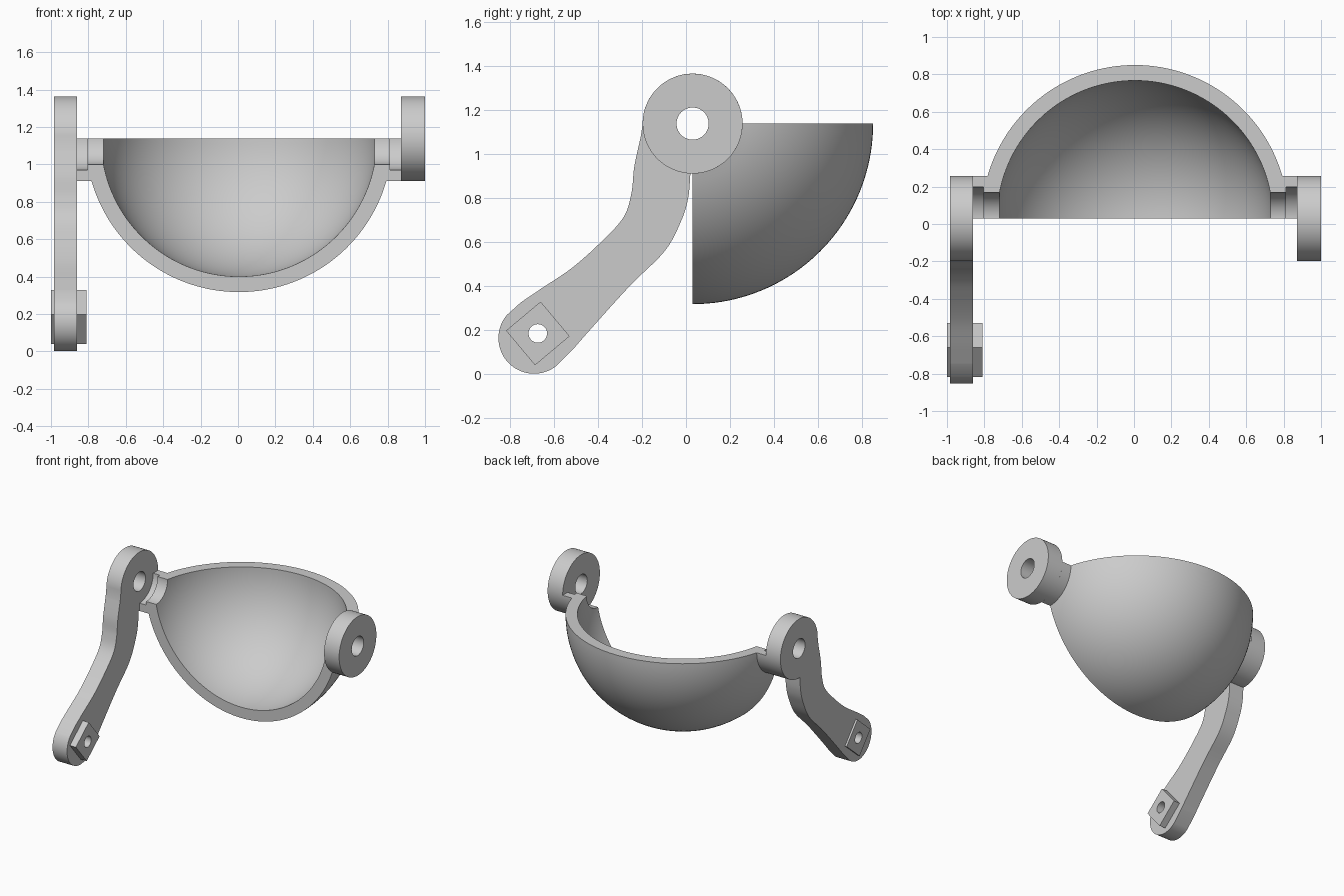
import bpy
import bmesh
from math import cos, sin, pi, radians, sqrt, asin
from mathutils import Matrix, Vector

cube = bpy.data.objects.get("Cube")
if cube:
    bpy.data.objects.remove(cube)

CX, CY, CZ = 0.005, 0.03, 1.137      # pivot of the bowl
HUB_R, HOLE_R = 0.227, 0.073

grey = bpy.data.materials.new("plain grey")
grey.use_nodes = True
grey.diffuse_color = (0.6, 0.6, 0.6, 1)
grey.node_tree.nodes["Principled BSDF"].inputs["Base Color"].default_value = (0.6, 0.6, 0.6, 1)


def activate(ob):
    bpy.ops.object.select_all(action='DESELECT')
    ob.select_set(True)
    bpy.context.view_layer.objects.active = ob


def finish(ob):
    activate(ob)
    ob.data.materials.clear()
    ob.data.materials.append(grey)
    bpy.ops.object.shade_smooth_by_angle(angle=radians(30))


def arc(y, z, r, start=0, end=360, n=64):
    full = end - start == 360
    steps = [start + (end - start) * i / (n if full else n - 1) for i in range(n)]
    return [(y + r * cos(radians(a)), z + r * sin(radians(a))) for a in steps]


def spline(pts, n=8):
    """Smooth path through the points."""
    p = [Vector(q) for q in [pts[0]] + pts + [pts[-1]]]
    out = []
    for a, b, c, d in zip(p, p[1:], p[2:], p[3:]):
        for i in range(n):
            t = i / n
            out.append(0.5 * (2 * b + (c - a) * t + (2 * a - 5 * b + 4 * c - d) * t * t
                              + (3 * b - a - 3 * c + d) * t ** 3))
    return [tuple(v) for v in out] + [pts[-1]]


def plate(name, x0, x1, *loops):
    """Side profile with holes, extruded from x0 to x1."""
    cu = bpy.data.curves.new(name, 'CURVE')
    cu.dimensions, cu.fill_mode, cu.extrude = '2D', 'BOTH', (x1 - x0) / 2
    for loop in loops:
        s = cu.splines.new('POLY')
        s.points.add(len(loop) - 1)
        for pt, (y, z) in zip(s.points, loop):
            pt.co = (y, z, 0, 1)
        s.use_cyclic_u = True
    ob = bpy.data.objects.new(name, cu)
    bpy.context.collection.objects.link(ob)
    ob.matrix_world = (Matrix.Translation(((x0 + x1) / 2, 0, 0))
                       @ Matrix(((0, 0, 1, 0), (1, 0, 0, 0), (0, 1, 0, 0), (0, 0, 0, 1))))
    activate(ob)
    bpy.ops.object.convert(target='MESH')
    finish(bpy.context.object)


def shell_arc(r, end_r, n=64):
    """Bowl section as (x, radius), from right to left, ending at radius end_r."""
    a = asin(end_r / r)
    steps = [a + (pi - 2 * a) * i / n for i in range(n + 1)]
    return [(r * cos(t), r * sin(t)) for t in steps]


def quarter_turn(name, section, n=40):
    """Closed (x, radius) section turned a quarter round the pivot axis."""
    bm = bmesh.new()
    rings = []
    for i in range(n + 1):
        a = pi / 2 * i / n
        rings.append([bm.verts.new((CX + x, CY + r * cos(a), CZ - r * sin(a)))
                      for x, r in section])
    for r0, r1 in zip(rings, rings[1:]):
        for j in range(len(section)):
            bm.faces.new((r0[j - 1], r0[j], r1[j], r1[j - 1]))
    caps = [bm.faces.new(rings[0]), bm.faces.new(rings[-1])]
    bmesh.ops.recalc_face_normals(bm, faces=bm.faces)
    bmesh.ops.triangulate(bm, faces=caps)
    me = bpy.data.meshes.new(name)
    bm.to_mesh(me)
    bm.free()
    ob = bpy.data.objects.new(name, me)
    bpy.context.collection.objects.link(ob)
    finish(ob)


# Quarter-sphere bowl with a stepped, bored boss at each side
BOSS_X, STEP_X, BORE_R, WIDE_R = 0.867, 0.809, 0.139, 0.167
section = ([(BOSS_X, HUB_R)] + shell_arc(0.82, HUB_R)
           + [(-BOSS_X, HUB_R), (-BOSS_X, WIDE_R), (-STEP_X, WIDE_R), (-STEP_X, BORE_R)]
           + shell_arc(0.737, BORE_R)[::-1]
           + [(STEP_X, BORE_R), (STEP_X, WIDE_R), (BOSS_X, WIDE_R)])
quarter_turn("bowl", section)

# Left pivot disc
hole = arc(CY, CZ, HOLE_R, n=48)
plate("left_hub", 0.872, 1.0, arc(CY, CZ, HUB_R), hole)

# Right pivot disc running into the curved arm
END_Y, END_Z = -0.69, 0.163
back_edge = [(-0.205, 1.08), (-0.235, 0.94), (-0.248, 0.82), (-0.285, 0.71), (-0.39, 0.595),
             (-0.52, 0.48), (-0.66, 0.386), (-0.75, 0.325)]
front_edge = [(-0.51, 0.115), (-0.436, 0.2), (-0.255, 0.4), (-0.095, 0.56),
              (-0.02, 0.7), (0.01, 0.8), (0.02, 0.911)]
outline = (arc(CY, CZ, HUB_R, -88, 180) + spline(back_edge)
           + arc(END_Y, END_Z, 0.162, 140, 310, 32) + spline(front_edge))
bolt_hole = arc(-0.673, 0.184, 0.042, n=32)
plate("right_arm", -0.985, -0.861, outline, hole, bolt_hole)

# Square mounting block through the arm's lower end
plate("square_block", -1.0, -0.81, arc(-0.673, 0.184, 0.145, -5, 355, 4), bolt_hole)
